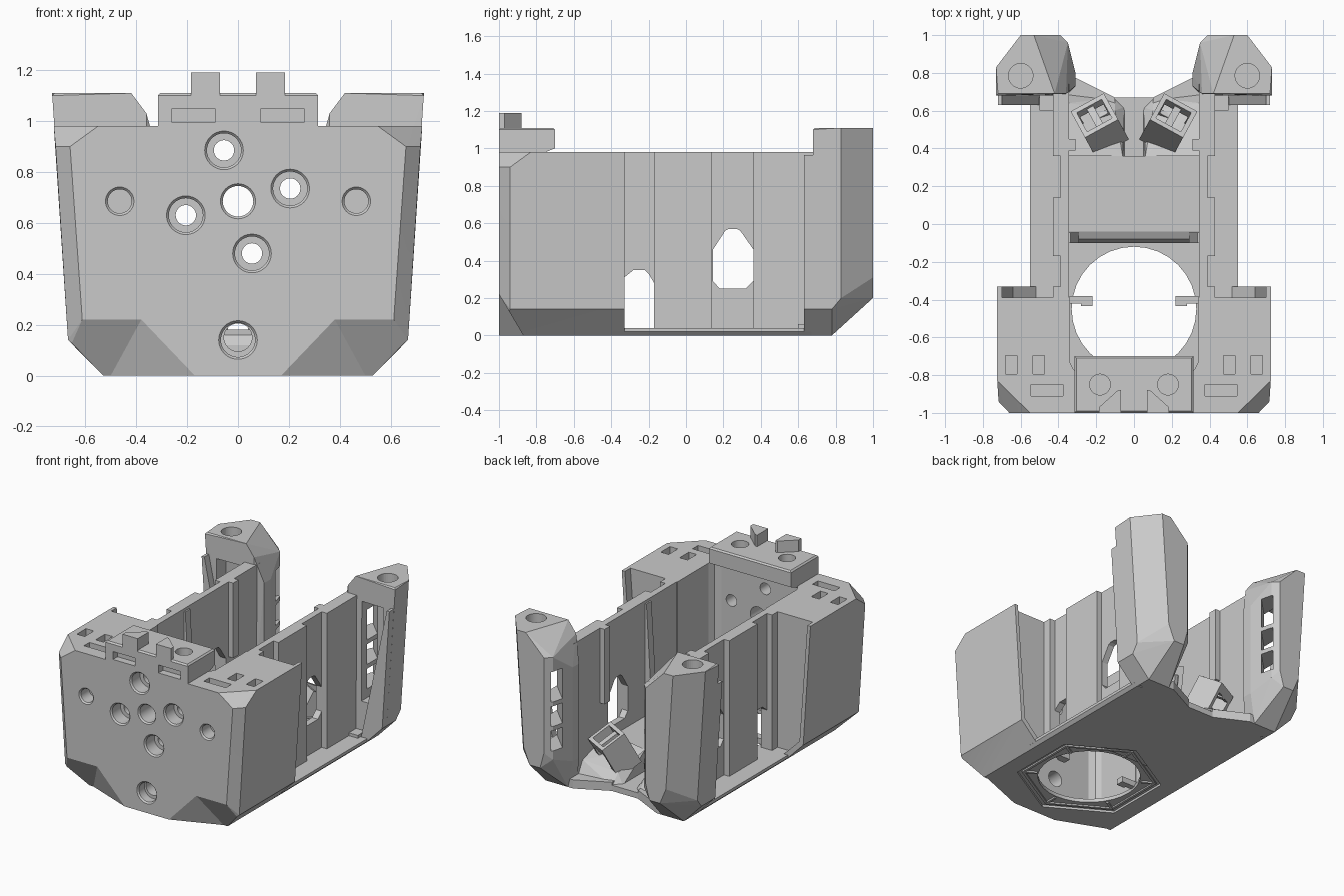
import bpy, bmesh, math
from mathutils import Matrix

old = bpy.data.objects.get("Cube")
if old:
    bpy.data.objects.remove(old, do_unlink=True)

grey = bpy.data.materials.new("plain grey")
grey.use_nodes = True
grey.diffuse_color = (0.59, 0.59, 0.59, 1)
grey.node_tree.nodes["Principled BSDF"].inputs["Base Color"].default_value = (0.59, 0.59, 0.59, 1)


def hull(name, pts):
    """Convex solid around the given points."""
    bm = bmesh.new()
    for p in pts:
        bm.verts.new(p)
    res = bmesh.ops.convex_hull(bm, input=bm.verts)
    loose = [g for g in res["geom_interior"] + res["geom_unused"] if isinstance(g, bmesh.types.BMVert)]
    bmesh.ops.delete(bm, geom=list(set(loose)), context='VERTS')
    bmesh.ops.dissolve_limit(bm, angle_limit=0.02, verts=bm.verts, edges=bm.edges)
    bmesh.ops.recalc_face_normals(bm, faces=bm.faces)
    me = bpy.data.meshes.new(name)
    bm.to_mesh(me)
    bm.free()
    me.materials.append(grey)
    ob = bpy.data.objects.new(name, me)
    bpy.context.scene.collection.objects.link(ob)
    return ob


def box(name, x, y, z):
    return hull(name, [(a, b, c) for a in x for b in y for c in z])


def prism(name, outline, axis, lo, hi):
    """Extrude a convex outline along x, y or z."""
    put = {'x': lambda u, v, h: (h, u, v), 'y': lambda u, v, h: (u, h, v), 'z': lambda u, v, h: (u, v, h)}[axis]
    return hull(name, [put(u, v, h) for u, v in outline for h in (lo, hi)])


def ring(u, v, r, n=32, turn=0):
    return [(u + r * math.cos(turn + math.tau * i / n), v + r * math.sin(turn + math.tau * i / n)) for i in range(n)]


def cyl(u, v, r, axis, lo, hi):
    return prism("cutter", ring(u, v, r), axis, lo, hi)


def front_hole(x, z, r, depth):
    """Cutters for a hole in the front face with a chamfered rim."""
    rim = [(a, y, b) for y, e in ((-1.01, .018), (-.99, 0)) for a, b in ring(x, z, r - .008 + e)]
    return [cyl(x, z, r - .008, 'y', -1.1, depth - 1), hull("cutter", rim)]


def cut(ob, cutters):
    for c in cutters:
        mod = ob.modifiers.new("cut", 'BOOLEAN')
        mod.operation, mod.solver, mod.object = 'DIFFERENCE', 'EXACT', c
    bpy.context.view_layer.update()
    me = bpy.data.meshes.new_from_object(ob.evaluated_get(bpy.context.evaluated_depsgraph_get()))
    ob.modifiers.clear()
    ob.data = me
    for c in cutters:
        bpy.data.objects.remove(c, do_unlink=True)


def both(pts):
    return [(s * x, y, z) for x, y, z in pts for s in (1, -1)]


def smooth(ob):
    bpy.ops.object.select_all(action='DESELECT')
    ob.select_set(True)
    bpy.context.view_layer.objects.active = ob
    bpy.ops.object.shade_smooth_by_angle(angle=0.22)


# Front block with chamfered corners
block = hull("front_block", both([
    (.724, -.33, .98), (.724, -.83, .98), (.55, -1, .98), (.66, -1, .9), (.717, -.94, .9),
    (.612, -1, .22), (.668, -.94, .14), (.5, -1, 0), (.53, -.87, 0),
    (.53, -.33, 0), (.668, -.33, .14)]))
cavity = prism("cutter", [(-.34, -.3), (.34, -.3), (.34, -.73), (.32, -.77), (.28, -.79),
                          (-.28, -.79), (-.32, -.77), (-.34, -.73)], 'z', .04, 1.2)
cuts = [cavity, cyl(0, -.45, .33, 'z', -.1, .1), cyl(0, .15, .055, 'y', -1.1, -.7)]
cuts += front_hole(0, .685, .068, .3) + front_hole(0, .14, .075, .07)
for x, z in [(-.055, .885), (.205, .735), (-.205, .63), (.055, .48)]:
    cuts += [cyl(x, z, .04, 'y', -1.1, -.7)] + front_hole(x, z, .075, .1)
for s in (1, -1):
    cuts += front_hole(s * .465, .685, .055, .1)
    # sloped relief under each front corner
    cuts.append(hull("cutter", [(s * x, y, z) for x, y, z in [
        (.17, -1, 0), (.38, -1, .22), (.8, -1, .22), (.5, -.87, 0), (.8, -.87, 0), (.17, -1.1, 0),
        (.38, -1.1, .22), (.8, -1.1, .22), (.17, -1.1, -.05), (.17, -1, -.05), (.5, -.87, -.05),
        (.8, -.87, -.05), (.8, -1.1, -.05)]]))
    # recess that leaves a thin lip along the rear edge
    cuts.append(hull("cutter", [(s * x, y, z) for y in (-.39, -.2) for x, z in
                                ((.3, 1.1), (.705, 1.1), (.7, .98), (.64, .16), (.52, .04), (.3, .04))]))
    for x, y, w, d in [(.65, -.745, .03, .05), (.505, -.745, .03, .05), (.46, -.88, .085, .03)]:
        cuts.append(box("cutter", (s * x - w, s * x + w), (y - d, y + d), (.9, 1.1)))
hex_turn = math.pi / 2
cuts.append(prism("cutter", ring(0, -.45, .47, 6, hex_turn), 'z', -.1, .015))
cut(block, cuts)
smooth(block)

# Floor plate with round opening and hexagonal recess underneath
floor = hull("floor_plate", both([(x, y, z) for y in (-.39, .67) for x, z in ((.53, 0), (.55, .02), (.55, .04))]))
cut(floor, [cyl(0, -.45, .33, 'z', -.1, .1), prism("cutter", ring(0, -.45, .47, 6, hex_turn), 'z', -.1, .015)])
smooth(floor)
hull("raised_floor", both([(.345, y, z) for y, z in
     [(-.1, .01), (-.1, .12), (-.08, .16), (-.04, .18), (.36, .18), (.36, .01)]]))

# Raised hexagonal frame and spokes in the recess
frame = prism("recess_frame", ring(0, -.45, .44, 6, hex_turn), 'z', .005, .025)
cut(frame, [prism("cutter", ring(0, -.45, .42, 6, hex_turn), 'z', -.1, .1), cyl(0, -.45, .33, 'z', -.1, .1)])
for k in range(6):
    spoke = box("recess_spoke", (.34, .43), (-.008, .008), (.004, .025))
    spoke.data.transform(Matrix.Translation((0, -.45, 0)) @ Matrix.Rotation(hex_turn + k * math.pi / 3, 4, 'Z'))

# Front hook plate on top of the block
hook = hull("hook_plate", both([(.315, -1, .97), (.315, -1, 1.1), (.305, -.99, 1.11), (.305, -.71, 1.11),
                                (.315, -.7, 1.1), (.315, -.7, 1.0), (.315, -.79, .965)]))
cuts = []
for s in (1, -1):
    cuts.append(cyl(s * .18, -.85, .055, 'z', 1.03, 1.2))
    cuts.append(box("cutter", (s * .09, s * .26), (-1.1, -.95), (.995, 1.05)))
cut(hook, cuts)
smooth(hook)

for s, side in ((1, "left"), (-1, "right")):
    prism(side + "_hook_tab", [(s * .07, -1), (s * .185, -1), (s * .185, -.97), (s * .085, -.88), (s * .07, -.88)],
          'z', 1.1, 1.19)

    # Thin lip at the front edge of the post
    hull(side + "_post_lip", [(s * x, y, z) for y in (.63, .68) for x, z in
         ((.72, .965), (.7, .965), (.665, .14), (.64, .16), (.53, 0), (.5, .02))])

    # Side wall with two outer grooves and two ports
    wall = box(side + "_wall", (s * .345, s * .43), (-.45, .74), (.02, .98))
    cut(wall, [box("cutter", (s * .39, s * .6), (-.33, -.17), (.04, 1.1)),
               box("cutter", (s * .39, s * .6), (.14, .36), (.04, 1.1)),
               prism("cutter", [(-.33, .04), (-.17, .04), (-.17, .28), (-.2, .33), (-.22, .35), (-.28, .35),
                                (-.33, .31)], 'x', s * .2, s * .6),
               prism("cutter", [(.18, .25), (.32, .25), (.36, .29), (.36, .46), (.29, .56), (.27, .57),
                                (.23, .57), (.21, .56), (.145, .46), (.145, .29)], 'x', s * .2, s * .6)])

    # Ribs and clips inside the wall
    hull(side + "_tapered_rib", [(s * x, y, z) for y in (-.1, -.045) for x, z in
         ((.36, .03), (.36, .96), (.335, .96), (.29, .18), (.29, .03))])
    box(side + "_short_rib", (s * .31, s * .36), (.39, .45), (.46, .98))
    box(side + "_clip", (s * .22, s * .36), (-.42, -.38), (.03, .07))
    box(side + "_clip_end", (s * .22, s * .28), (-.435, -.4), (.03, .07))

    # Hollow rear post with screw hole and slanted windows
    post = hull(side + "_post", [(s * x, y, z) for x, y, z in [
        (.73, .68, 1.1), (.72, .69, 1.11), (.73, .83, 1.11), (.6, 1, 1.11), (.53, 1, 1.11), (.42, .69, 1.11),
        (.36, .69, 1.03), (.39, 1, .97), (.35, .96, .97), (.31, .73, .85), (.31, .8, .85),
        (.31, .73, .2), (.31, .8, .2), (.35, .96, .26), (.39, 1, .31), (.42, 1, .2), (.5, 1, .2),
        (.546, 1, .31), (.669, .83, .2), (.665, .78, .14), (.665, .68, .14), (.53, .68, 0), (.53, .78, 0),
        (.36, .78, 0), (.36, .68, 0)]])
    cuts = [prism("cutter", [(s * .47, .5), (s * .64, .5), (s * .64, .78), (s * .57, .86), (s * .47, .86)],
                  'z', .26, .95), cyl(s * .6, .785, .065, 'z', 1.0, 1.2)]
    for z0, z1 in ((.32, .46), (.49, .63), (.66, .87)):
        window = box("cutter", (-.2, .16), (-.04, .04), (z0, z1))
        window.data.transform(Matrix.Translation((s * .42, .85, 0)) @ Matrix.Rotation(
            -math.pi / 4 if s > 0 else math.pi * 1.25, 4, 'Z'))
        cuts.append(window)
    cut(post, cuts)

    # Floor arm reaching to the post
    prism(side + "_floor_arm", [(s * x, y) for x, y in ((.1, .6), (.1, .67), (.32, .78), (.5, .78), (.5, .6))],
          'z', 0, .06)

    # Tilted air duct with a diagonal bar
    place = (Matrix.Translation((s * .18, .52, .2)) @ Matrix.Rotation(s * -.5, 4, 'Z')
             @ Matrix.Rotation(-.5, 4, 'X'))
    duct = box(side + "_duct", (-.1, .1), (-.09, .09), (-.12, .13))
    cut(duct, [box("cutter", (-.075, .075), (-.065, .065), (-.07, .3)),
               box("cutter", (-.07, .07), (0, .2), (-.04, .07))])
    bar = box(side + "_duct_bar", (-.02, .02), (-.09, .09), (.06, .11))
    for part in (duct, bar):
        part.data.transform(place)
    hull(side + "_duct_foot", [(s * x, y, z) for x, y, z in
         ((.05, .36, .03), (.345, .36, .03), (.05, .62, .03), (.1, .67, .03), (.345, .7, .03), (.06, .36, .18),
          (.345, .36, .22), (.1, .6, .1), (.345, .64, .14))])
